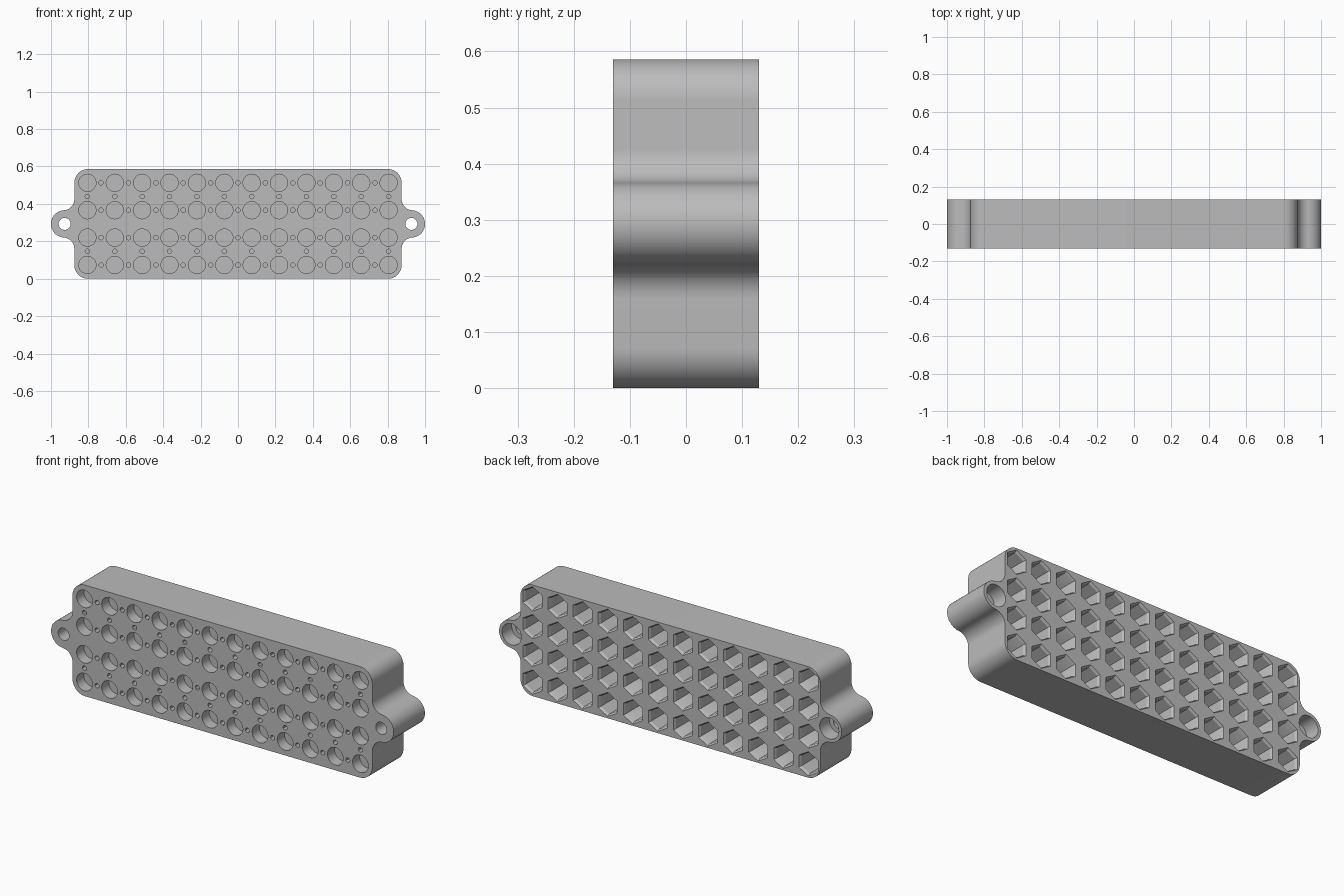
import bpy, bmesh
from math import pi, sin, cos, sqrt

old = bpy.data.objects.get("Cube")
if old:
    bpy.data.objects.remove(old, do_unlink=True)

HALF_W, HEIGHT, HALF_D = 0.875, 0.586, 0.13
MID = HEIGHT / 2
PITCH = 0.1464
CORNER = LUG_R = 0.073
LUG_X = 1 - LUG_R
FILLET = 0.06

grey = bpy.data.materials.new("plain grey")
grey.use_nodes = True
grey.diffuse_color = (0.5, 0.5, 0.5, 1)
grey.node_tree.nodes["Principled BSDF"].inputs["Base Color"].default_value = (0.5, 0.5, 0.5, 1)


def arc(cx, cz, r, start, end, n=12):
    return [(cx + r * cos(start + (end - start) * i / n),
             cz + r * sin(start + (end - start) * i / n)) for i in range(n + 1)]


def make_object(name, bm):
    bmesh.ops.recalc_face_normals(bm, faces=bm.faces)
    mesh = bpy.data.meshes.new(name)
    bm.to_mesh(mesh)
    bm.free()
    mesh.materials.append(grey)
    obj = bpy.data.objects.new(name, mesh)
    bpy.context.collection.objects.link(obj)
    return obj


def loft(bm, rings):
    """Closed solid through rings of (x, y, z) points."""
    loops = [[bm.verts.new(p) for p in ring] for ring in rings]
    for a, b in zip(loops, loops[1:]):
        for i in range(len(a)):
            j = (i + 1) % len(a)
            bm.faces.new((a[i], a[j], b[j], b[i]))
    bm.faces.new(loops[0])
    bm.faces.new(loops[-1])


def drill(bm, x, z, sides, sections, turn=0.0):
    """Stepped or tapered drill along y; sections are (y, radius)."""
    loft(bm, [[(x + r * cos(turn + 2 * pi * i / sides), y,
                z + r * sin(turn + 2 * pi * i / sides)) for i in range(sides)]
              for y, r in sections])


# Outline quarter: lug tip, concave fillet, rounded plate corner
fx = HALF_W + FILLET
fz = sqrt((LUG_R + FILLET) ** 2 - (fx - LUG_X) ** 2)
touch = pi / 2 - (fx - LUG_X) / (LUG_R + FILLET)
quarter = (arc(LUG_X, 0, LUG_R, 0, touch)
           + arc(fx, fz, FILLET, touch + pi, pi)[1:][::1]
           + arc(HALF_W - CORNER, MID - CORNER, CORNER, 0, pi / 2))
half = quarter + [(-x, z) for x, z in reversed(quarter)]
outline = half + [(x, -z) for x, z in reversed(half[1:-1])]

# Body with a tiny softened rim on both faces
bm = bmesh.new()
loft(bm, [[(x, y, z + MID) for x, z in outline] for y in (-HALF_D, HALF_D)])
body = make_object("connector_block", bm)

# Round front sockets, hexagonal back pockets and small pin holes
bm = bmesh.new()
columns = [(i - 5.5) * PITCH for i in range(12)]
rows = [MID + (j - 1.5) * PITCH for j in range(4)]
for z in rows:
    for x in columns:
        drill(bm, x, z, 32, [(-0.2, 0.046), (-0.07, 0.046)])
        drill(bm, x, z, 6, [(0.2, 0.064), (HALF_D, 0.064), (0.118, 0.056), (-0.03, 0.056)], pi / 2)
    for x in columns[:-1]:
        drill(bm, x + PITCH / 2, z, 12, [(-0.2, 0.012), (-0.09, 0.012)])
for z in (rows[0] + PITCH / 2, rows[2] + PITCH / 2):
    for x in columns:
        drill(bm, x, z, 12, [(-0.2, 0.012), (-0.09, 0.012)])

# Counterbored mounting holes in the lugs
for x in (-LUG_X, LUG_X):
    drill(bm, x, MID, 32, [(-0.2, 0.032), (0.05, 0.032), (0.05, 0.056), (0.2, 0.056)])
cutter = make_object("hole_cutter", bm)
cutter.hide_render = True

cut = body.modifiers.new("holes", "BOOLEAN")
cut.operation = "DIFFERENCE"
cut.solver = "EXACT"
cut.object = cutter
bpy.context.view_layer.objects.active = body
body.select_set(True)
bpy.ops.object.modifier_apply(modifier=cut.name)
bpy.data.objects.remove(cutter, do_unlink=True)
bpy.ops.object.shade_smooth_by_angle(angle=pi / 6)
